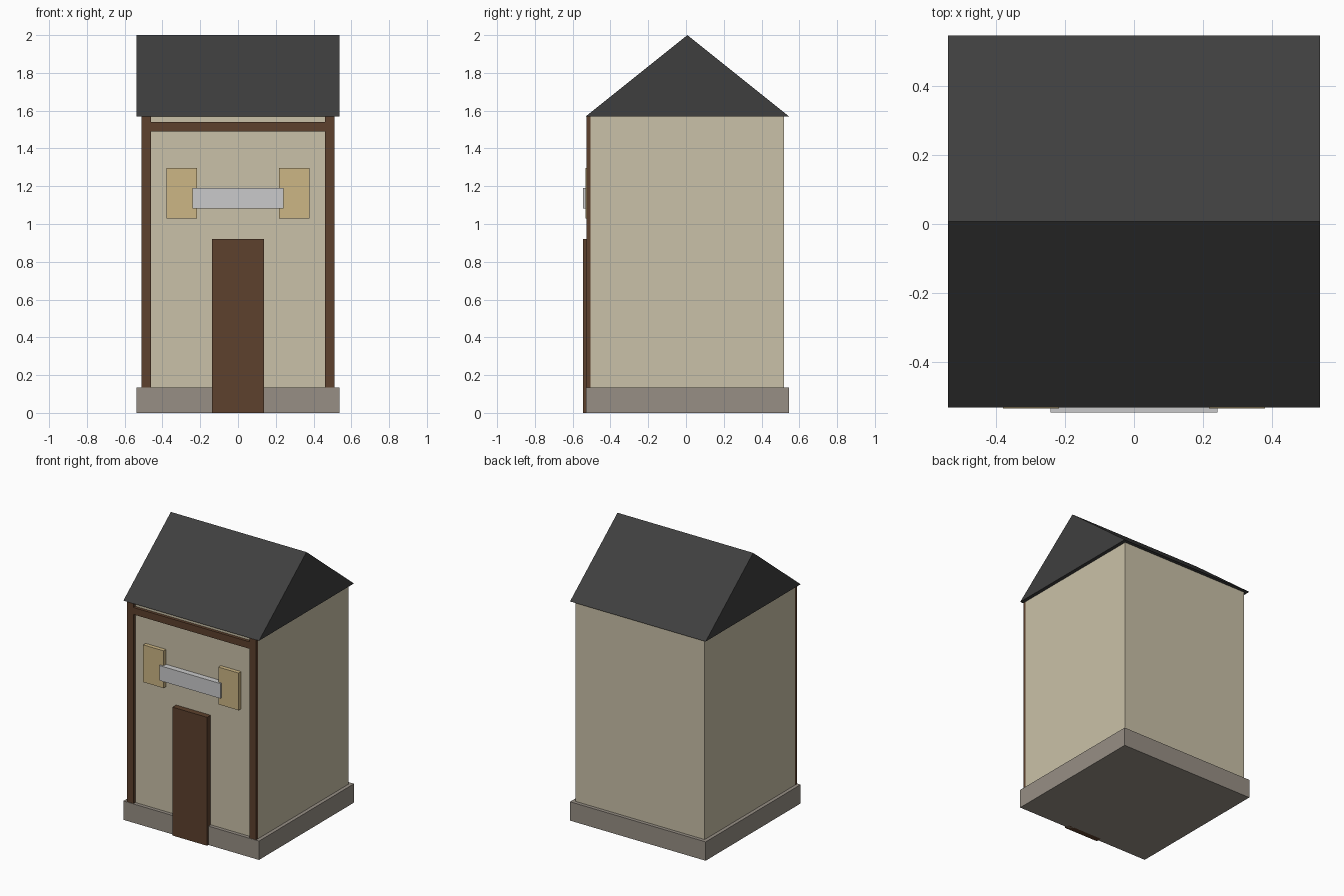
import bpy, bmesh

if "Cube" in bpy.data.objects:
    bpy.data.objects.remove(bpy.data.objects["Cube"])


def material(name, rgb):
    # sRGB 0-255 to linear
    lin = [((c / 255 + 0.055) / 1.055) ** 2.4 for c in rgb]
    m = bpy.data.materials.new(name)
    m.diffuse_color = (*lin, 1)
    m.use_nodes = True
    m.node_tree.nodes["Principled BSDF"].inputs["Base Color"].default_value = m.diffuse_color
    return m


PLASTER = material("plaster", (202, 193, 168))
TIMBER = material("dark timber", (93, 65, 45))
SLATE = material("roof slate", (63, 63, 63))
STONE = material("foundation stone", (151, 143, 133))
GLOW = material("window amber", (204, 182, 133))
SIGN = material("sign grey", (202, 202, 203))

CY = 0.0075   # depth centre of the house body


def finish(bm, name, mat):
    bmesh.ops.recalc_face_normals(bm, faces=bm.faces)
    me = bpy.data.meshes.new(name)
    bm.to_mesh(me)
    bm.free()
    me.materials.append(mat)
    ob = bpy.data.objects.new(name, me)
    bpy.context.collection.objects.link(ob)
    return ob


def box(name, x, y, z, mat):
    bm = bmesh.new()
    bmesh.ops.create_cube(bm, size=1)
    for v in bm.verts:
        v.co = [lo + (hi - lo) * (c + 0.5) for c, (lo, hi) in zip(v.co, (x, y, z))]
    return finish(bm, name, mat)


# Foundation and walls
R = 0.5375
W = 0.512
box("foundation", (-R, R), (CY - R, CY + R), (0, 0.135), STONE)
box("walls", (-W, W), (CY - W, CY + W), (0.05, 1.57), PLASTER)

# Gable roof: triangular profile extruded along x
bm = bmesh.new()
profile = [(CY - R, 1.57), (CY + R, 1.57), (CY, 2.0)]
face = bm.faces.new([bm.verts.new((-R, y, z)) for y, z in profile])
ext = bmesh.ops.extrude_face_region(bm, geom=[face])
bmesh.ops.translate(bm, vec=(2 * R, 0, 0),
                    verts=[g for g in ext["geom"] if isinstance(g, bmesh.types.BMVert)])
finish(bm, "roof", SLATE)

# Front timber frame, windows
for side, s in (("left", -1), ("right", 1)):
    box(side + "_post", sorted((s * 0.46, s * W)), (-0.527, -0.504), (0.135, 1.57), TIMBER)
    box(side + "_window", sorted((s * 0.217, s * 0.378)), (-0.533, -0.504), (1.03, 1.297), GLOW)
box("top_beam", (-0.46, 0.46), (-0.526, -0.504), (1.49, 1.54), TIMBER)

# Door and hanging sign board
box("door", (-0.137, 0.137), (-0.545, -0.504), (0, 0.92), TIMBER)
box("sign_board", (-0.242, 0.242), (-0.545, -0.504), (1.083, 1.19), SIGN)
